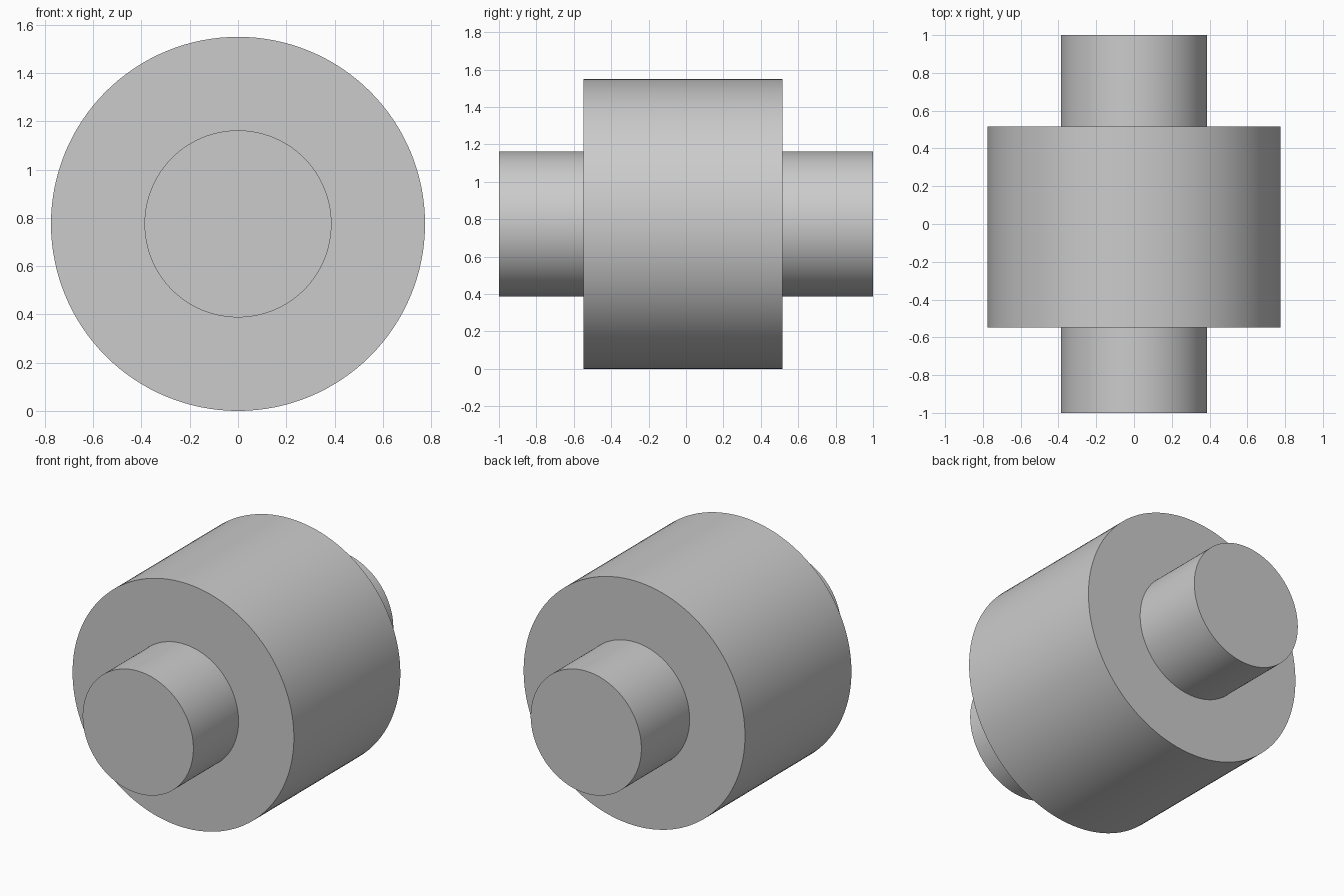
import bpy
import bmesh
import math
from mathutils import Vector

cube = bpy.data.objects.get("Cube")
if cube:
    bpy.data.objects.remove(cube, do_unlink=True)

DRUM_RADIUS = 0.775
SHAFT_RADIUS = 0.3875
DRUM_FRONT, DRUM_BACK = -0.548, 0.517
SEGMENTS = 128

# Plain grey finish
grey = bpy.data.materials.new("plain_grey")
grey.use_nodes = True
colour = (0.6, 0.6, 0.6, 1)
grey.diffuse_color = colour
grey.node_tree.nodes["Principled BSDF"].inputs["Base Color"].default_value = colour

# Half outline of the stepped roller, as (radius, y) from front to back
outline = [
    (0, -1), (SHAFT_RADIUS, -1), (SHAFT_RADIUS, DRUM_FRONT),
    (DRUM_RADIUS, DRUM_FRONT), (DRUM_RADIUS, DRUM_BACK),
    (SHAFT_RADIUS, DRUM_BACK), (SHAFT_RADIUS, 1), (0, 1),
]

# Turn the outline around the y axis into one closed solid
bm = bmesh.new()
verts = [bm.verts.new((r, y, 0)) for r, y in outline]
edges = [bm.edges.new(pair) for pair in zip(verts, verts[1:])]
bmesh.ops.spin(bm, geom=verts + edges, cent=Vector(), axis=Vector((0, 1, 0)),
               angle=math.tau, steps=SEGMENTS, use_merge=False)
bmesh.ops.remove_doubles(bm, verts=bm.verts, dist=1e-4)
bmesh.ops.recalc_face_normals(bm, faces=bm.faces)
mesh = bpy.data.meshes.new("stepped_roller")
bm.to_mesh(mesh)
bm.free()
mesh.materials.append(grey)

roller = bpy.data.objects.new("stepped_roller", mesh)
roller.location.z = DRUM_RADIUS
bpy.context.collection.objects.link(roller)

# Smooth round walls, crisp rims
bpy.ops.object.select_all(action="DESELECT")
roller.select_set(True)
bpy.context.view_layer.objects.active = roller
bpy.ops.object.shade_smooth_by_angle(angle=math.radians(30))
